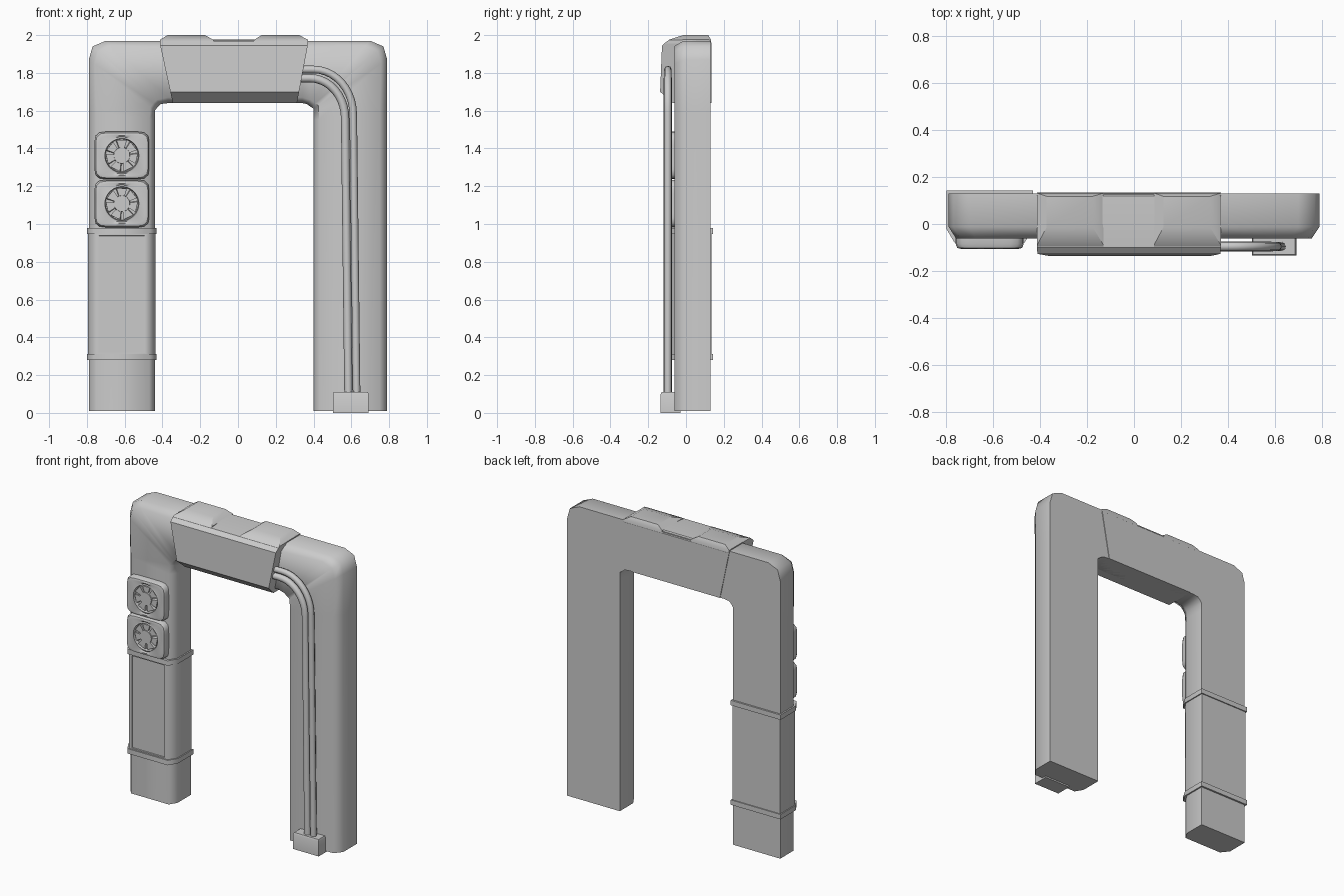
import bpy, bmesh, math
from mathutils import Vector

cube = bpy.data.objects.get("Cube")
if cube:
    bpy.data.objects.remove(cube, do_unlink=True)

GREY = bpy.data.materials.new("light_grey_metal")
GREY.use_nodes = True
GREY.diffuse_color = (0.6, 0.6, 0.6, 1)
GREY.node_tree.nodes["Principled BSDF"].inputs["Base Color"].default_value = GREY.diffuse_color


def loft(name, rings, smooth=60, inset=None):
    """Skin closed rings of equal length, cap both ends, optionally recess the front face."""
    bm = bmesh.new()
    loops = [[bm.verts.new(p) for p in ring] for ring in rings]
    for a, b in zip(loops, loops[1:]):
        for i in range(len(a)):
            j = (i + 1) % len(a)
            bm.faces.new((a[i], a[j], b[j], b[i]))
    bm.faces.new(loops[0])
    bm.faces.new(loops[-1])
    bmesh.ops.recalc_face_normals(bm, faces=bm.faces)
    if inset:
        front = min(bm.faces, key=lambda f: f.calc_center_median().y)
        bmesh.ops.inset_region(bm, faces=[front], thickness=inset[0], depth=0)
        bmesh.ops.inset_region(bm, faces=[front], thickness=0.002, depth=inset[1])
    mesh = bpy.data.meshes.new(name)
    bm.to_mesh(mesh)
    bm.free()
    mesh.materials.append(GREY)
    obj = bpy.data.objects.new(name, mesh)
    bpy.context.collection.objects.link(obj)
    bpy.ops.object.select_all(action='DESELECT')
    obj.select_set(True)
    bpy.context.view_layer.objects.active = obj
    bpy.ops.object.shade_smooth_by_angle(angle=math.radians(smooth))
    return obj


def rect(x0, x1, y0, y1, z):
    return [(x0, y0, z), (x1, y0, z), (x1, y1, z), (x0, y1, z)]


def leg_section(z, grow=0.0):
    """Leg outline with chamfered front corners."""
    x0, x1, y0, y1 = -0.793 - grow, -0.438 + grow, -0.072 - grow, 0.135 + grow
    return [(x0, y1, z), (x0, -0.02, z), (x0 + 0.035, y0, z),
            (x1 - 0.035, y0, z), (x1, -0.02, z), (x1, y1, z)]


# Arch: cross-section swept up one leg, over the top and down the other
outer = [(-.79, .01), (-.79, 1.6), (-.79, 1.87), (-.77, 1.94), (-.70, 1.97), (-.38, 1.97),
         (.35, 1.97), (.70, 1.97), (.77, 1.94), (.79, 1.87), (.79, 1.6), (.79, .01)]
inner = [(-.44, .01), (-.44, 1.55), (-.44, 1.60), (-.425, 1.62), (-.41, 1.635), (-.37, 1.64),
         (.34, 1.64), (.365, 1.635), (.385, 1.62), (.40, 1.61), (.40, 1.55), (.40, .01)]
sections = []
for o, i in zip(outer, inner):
    o, i = Vector(o), Vector(i)
    d = (i - o).normalized()
    outline = [(o, .13), (o, -.012), (o + d * .04, -.062),
               (i - d * .03, -.062), (i, -.012), (i, .13)]
    sections.append([(p.x, y, p.y) for p, y in outline])
loft("arch_frame", sections)

# Top housing: side profile with ends that slant inward towards the bottom
profile = [(.134, 1.64), (-.07, 1.64), (-.137, 1.70), (-.127, 1.945),
           (-.10, 1.968), (0, 1.977), (.12, 1.977), (.134, 1.96)]


def housing_end(top, bottom):
    return [(bottom + (top - bottom) * min((z - 1.64) / 0.31, 1), y, z) for y, z in profile]


loft("top_housing", [housing_end(-.413, -.345), housing_end(.37, .312)], 30)

# Raised pads on the housing
for side, x0, x1 in (("right", -.413, -.13), ("left", .085, .37)):
    loft(side + "_top_pad", [rect(x0, x1, -.11, .134, 1.955),
                             rect(x0, x1, -.09, .132, 1.975),
                             rect(x0 + .04, x1 - .045, -.015, .118, 2.0)], 30)

# Lower leg sleeve with recessed front panel and two bands
loft("leg_sleeve", [leg_section(.30), leg_section(.96)], 60, (.03, -.007))
for label, z in (("lower", .28), ("upper", .947)):
    loft(label + "_sleeve_band", [leg_section(z, .007), leg_section(z + .033, .007)])


# Cooling fans
def rounded(cx, cz, w, h, y, power):
    pts = []
    for k in range(40):
        a = math.tau * (k + .5) / 40
        c, s = math.cos(a), math.sin(a)
        r = (abs(c) ** power + abs(s) ** power) ** (-1 / power)
        pts.append((cx + w * r * c, y, cz + h * r * s))
    return pts


def fan(label, cx, cz):
    loft(label + "_fan_casing", [rounded(cx, cz, .145, .126, -.04, 7),
                                 rounded(cx, cz, .145, .126, -.085, 7),
                                 rounded(cx, cz, .138, .119, -.102, 7),
                                 rounded(cx, cz, .122, .106, -.106, 6),
                                 rounded(cx, cz, .098, .098, -.098, 2),
                                 rounded(cx, cz, .09, .09, -.102, 2),
                                 rounded(cx, cz, .086, .086, -.078, 2)], 50)
    loft(label + "_fan_hub", [rounded(cx, cz, .045, .045, -.075, 2),
                              rounded(cx, cz, .042, .042, -.1, 2)], 40)
    for n in range(7):
        a = math.tau * n / 7 + math.pi / 2

        def blade(y, turn):
            corners = ((.035, -.35), (.085, -.33), (.085, .33), (.035, .35))
            return [(cx + r * math.cos(a + t + turn), y, cz + r * math.sin(a + t + turn))
                    for r, t in corners]
        loft(f"{label}_fan_blade_{n + 1}", [blade(-.076, .06), blade(-.095, 0)], 30)


fan("upper", -.615, 1.363)
fan("lower", -.615, 1.108)


# Pipes from the housing down to the floor junction
def pipe(name, radius, x0, z0, x1, z1, foot):
    pts = [(.28, z0)]
    for k in range(11):
        a = math.pi / 2 * k / 10
        pts.append((x0 + (x1 - x0) * math.sin(a), z1 + (z0 - z1) * math.cos(a)))
    pts.append((foot, .08))
    curve = bpy.data.curves.new(name, 'CURVE')
    curve.dimensions = '3D'
    curve.bevel_depth = radius
    curve.bevel_resolution = 2
    curve.use_fill_caps = True
    spline = curve.splines.new('POLY')
    spline.points.add(len(pts) - 1)
    for point, (x, z) in zip(spline.points, pts):
        point.co = (x, -.096, z, 1)
    curve.materials.append(GREY)
    bpy.context.collection.objects.link(bpy.data.objects.new(name, curve))


pipe("outer_pipe", .02, .40, 1.818, .61, 1.58, .628)
pipe("inner_pipe", .022, .38, 1.772, .567, 1.56, .585)

loft("pipe_junction", [rect(.502, .692, -.134, -.03, 0), rect(.502, .692, -.134, -.03, .1),
                       rect(.507, .687, -.129, -.03, .11)], 30)
